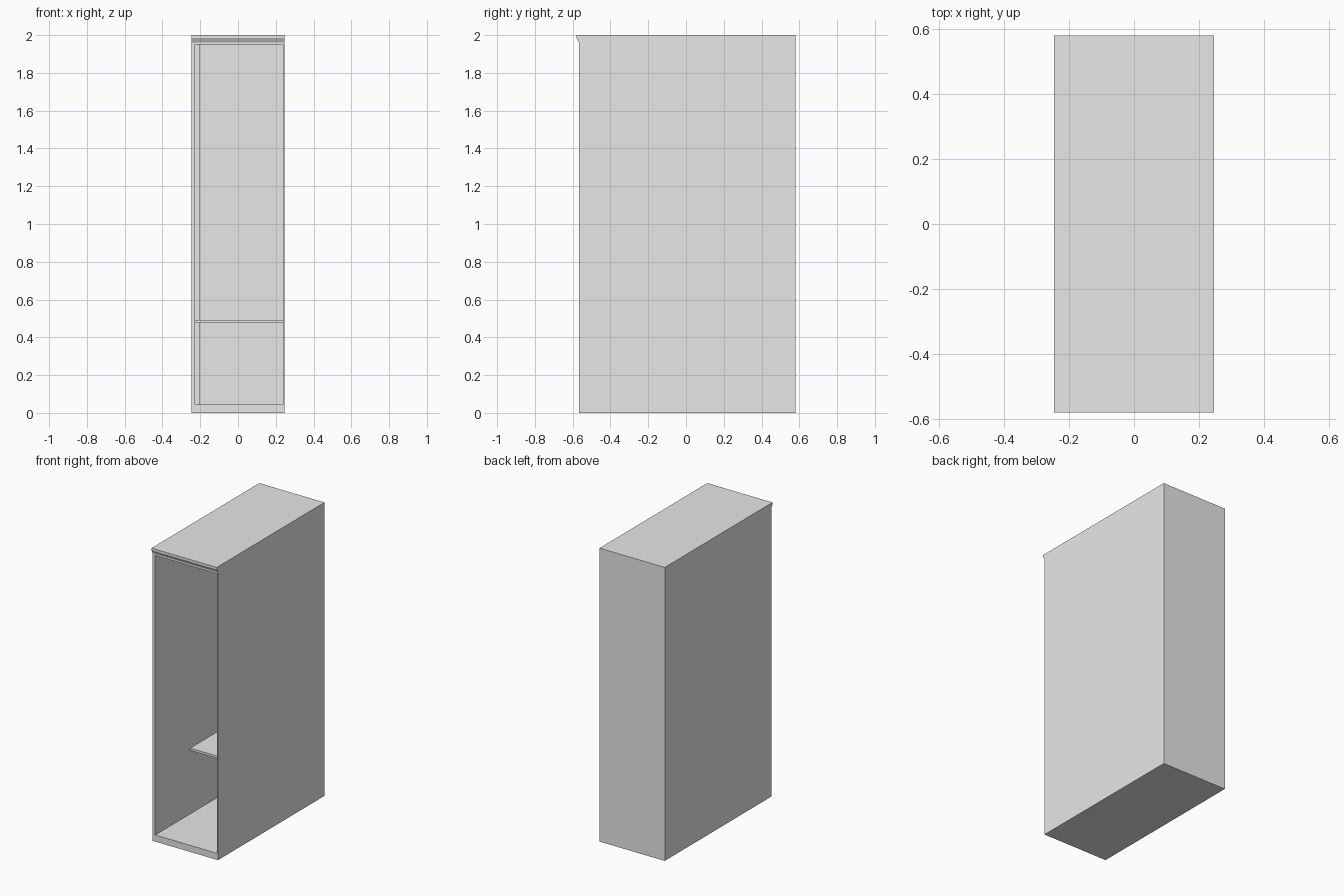
import bpy
import bmesh

if "Cube" in bpy.data.objects:
    bpy.data.objects.remove(bpy.data.objects["Cube"], do_unlink=True)

# One plain finish for every panel
grey = bpy.data.materials.new("light_grey")
grey.use_nodes = True
grey.diffuse_color = (0.8, 0.8, 0.8, 1)
grey.node_tree.nodes["Principled BSDF"].inputs["Base Color"].default_value = (0.8, 0.8, 0.8, 1)


def extrude_side(name, outline, x0, x1):
    """Extrude a (y, z) outline from x0 to x1."""
    bm = bmesh.new()
    face = bm.faces.new([bm.verts.new((x0, y, z)) for y, z in outline])
    new = bmesh.ops.extrude_face_region(bm, geom=[face])["geom"]
    verts = [g for g in new if isinstance(g, bmesh.types.BMVert)]
    bmesh.ops.translate(bm, vec=(x1 - x0, 0, 0), verts=verts)
    bmesh.ops.recalc_face_normals(bm, faces=bm.faces)
    mesh = bpy.data.meshes.new(name)
    bm.to_mesh(mesh)
    bm.free()
    mesh.materials.append(grey)
    obj = bpy.data.objects.new(name, mesh)
    bpy.context.collection.objects.link(obj)
    return obj


def box(name, x0, x1, y0, y1, z0, z1):
    return extrude_side(name, [(y0, z0), (y1, z0), (y1, z1), (y0, z1)], x0, x1)


HALF_W, FRONT, BACK, TOP = 0.246, -0.567, 0.58, 2.0
IN_L, IN_R, IN_BACK = -0.227, 0.238, 0.56
IN_LOW, IN_HIGH = 0.045, 1.95

# Carcass with the bevelled lip along its top front edge
carcass = extrude_side("carcass", [
    (FRONT, 0), (BACK, 0), (BACK, TOP),
    (-0.58, TOP), (-0.58, 1.985), (FRONT, 1.962)], -HALF_W, HALF_W)

# Hollow out the open front
cutter = box("cavity_cutter", IN_L, IN_R, FRONT - 0.2, IN_BACK, IN_LOW, IN_HIGH)
cutter.hide_render = True
cut = carcass.modifiers.new("cavity", "BOOLEAN")
cut.operation = "DIFFERENCE"
cut.solver = "EXACT"
cut.object = cutter
bpy.context.view_layer.objects.active = carcass
bpy.ops.object.modifier_apply(modifier=cut.name)
bpy.data.objects.remove(cutter, do_unlink=True)

# Set-back shelf and the narrow strip in the rear corner
box("shelf", IN_L, IN_R, -0.19, IN_BACK, 0.477, 0.493)
box("rear_corner_strip", IN_L, -0.2, 0.535, IN_BACK, IN_LOW, IN_HIGH)
